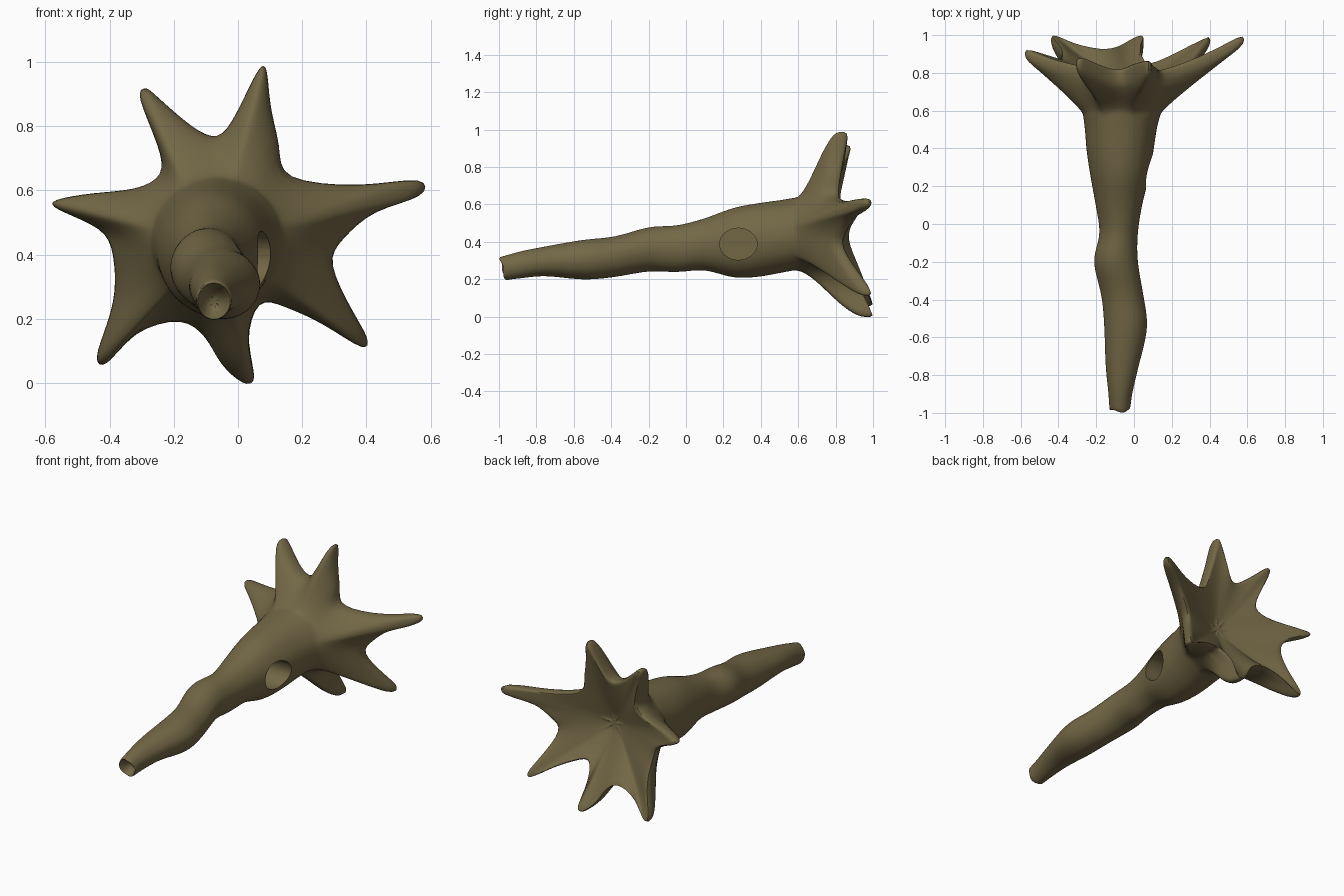
import bpy
import bmesh
import math
from mathutils import Vector

default_cube = bpy.data.objects.get("Cube")
if default_cube:
    bpy.data.objects.remove(default_cube, do_unlink=True)

# Trunk sections: y, left x, right x, bottom z, top z
TRUNK = [
    (-.985, -.13, -.02, .193, .315), (-.9, -.135, -.01, .203, .345),
    (-.75, -.15, .025, .217, .375), (-.55, -.157, .07, .198, .41),
    (-.38, -.172, .05, .212, .428), (-.2, -.213, .02, .242, .478),
    (-.05, -.182, .02, .238, .487), (.1, -.203, .043, .248, .525),
    (.25, -.23, .08, .21, .58), (.38, -.25, .102, .212, .605),
    (.5, -.26, .12, .233, .622), (.58, -.27, .14, .248, .635)]

# Outline of the flared roots, one row per root: x, z, y
ROOT_RIM = [
    (.29, .37, .84), (.33, .45, .87), (.43, .535, .91), (.575, .582, 1), (.57, .637, 1), (.38, .615, .9),
    (.155, .64, .82), (.13, .74, .83), (.1, .87, .85), (.09, .98, .87), (.06, .975, .87), (-.02, .81, .85),
    (-.08, .765, .82), (-.17, .82, .84), (-.26, .9, .88), (-.29, .92, .89), (-.31, .89, .88), (-.25, .74, .85),
    (-.24, .65, .83), (-.32, .605, .85), (-.45, .592, .88), (-.575, .57, .93), (-.565, .54, .93), (-.43, .48, .89),
    (-.39, .4, .88), (-.385, .28, .93), (-.41, .18, .97), (-.445, .075, 1.01), (-.41, .055, 1.01), (-.32, .155, .97),
    (-.18, .195, .94), (-.1, .14, .95), (-.055, .06, .97), (.015, -.003, 1.01), (.055, .012, 1.01), (.03, .13, .95),
    (.065, .25, .86), (.15, .235, .88), (.27, .18, .94), (.39, .105, 1), (.405, .14, 1), (.36, .22, .94)]

AXIS = Vector((-.06, 0, .45))
HEART = Vector((-.02, .715, .465))
FLARE_STEPS = 9
ROOT_THICKNESS = .055
DISH_SLOPE = .4


def spline(points, steps, closed):
    """Sample a smooth curve through tuples of any length."""
    n = len(points)
    pick = (lambda i: points[i % n]) if closed else (lambda i: points[min(max(i, 0), n - 1)])
    out = []
    for i in range(n if closed else n - 1):
        quad = [pick(i + k) for k in (-1, 0, 1, 2)]
        for s in range(steps):
            t = s / steps
            out.append(tuple(
                b + .5 * t * (c - a + t * (2 * a - 5 * b + 4 * c - d + t * (3 * (b - c) + d - a)))
                for a, b, c, d in zip(*quad)))
    return out if closed else out + [points[-1]]


def section(row, angles, scale=1.0, push=0.0):
    """An oval trunk section with its points at the given angles."""
    y, left, right, low, high = row
    cx, cz = (left + right) / 2, (low + high) / 2
    rx, rz = (right - left) / 2 * scale, (high - low) / 2 * scale
    return [Vector((cx + rx * math.cos(a), y + push - .015 * scale * math.sin(a) * (y < -.95),
                    cz + rz * math.sin(a))) for a in angles]


def rounded(ring, passes):
    """Average neighbours round a ring, so that ridges are soft."""
    for _ in range(passes):
        ring = [(ring[i - 1] + 2 * p + ring[(i + 1) % len(ring)]) / 4 for i, p in enumerate(ring)]
    return ring


def make_material(name, colour):
    mat = bpy.data.materials.new(name)
    mat.use_nodes = True
    mat.diffuse_color = colour
    bsdf = next(n for n in mat.node_tree.nodes if n.type == 'BSDF_PRINCIPLED')
    bsdf.inputs["Base Color"].default_value = colour
    bsdf.inputs["Roughness"].default_value = .9
    return mat


bark = make_material("olive_brown_bark", (.17, .135, .06, 1))

# Rim points and the direction of each lengthwise strip
rim = [Vector((x, y, z)) for x, z, y in spline(ROOT_RIM, 2, True)]
angles = [math.atan2(p.z - AXIS.z, p.x - AXIS.x) for p in rim]

# Hollow, broken trunk end
tip = TRUNK[0]
rings = [section(tip, angles, .3, .06), section(tip, angles, .7, .035)]
end = section(tip, angles, .95)
for p, a in zip(end, angles):
    p.y += .008 * math.sin(3 * a + 1) - .006
rings.append(end)

# Trunk
rings += [section(row, angles) for row in spline(TRUNK, 3, False)[1:]]

# Outer side of the flare: side roots sweep out evenly, upper and lower roots turn sharply
collar = rings[-1]
for step in range(1, FLARE_STEPS + 1):
    u = step / FLARE_STEPS
    ring = []
    for a, b, angle in zip(collar, rim, angles):
        upright = math.sin(angle) ** 2
        sweep, turn = u ** 1.3, u * u * (3 - 2 * u)
        p = a.lerp(b, sweep + (turn - sweep) * upright)
        p.y = a.y + (b.y - ROOT_THICKNESS - a.y) * u ** (1.2 - .15 * upright)
        ring.append(p)
    rings.append(rounded(ring, round(4 * (1 - u))))

# Dished back of the flare, running in to the heart
for step in range(FLARE_STEPS):
    u = 1 - step / FLARE_STEPS
    ring = []
    for b in rim:
        p = HEART.lerp(b, u)
        reach = math.hypot(b.x - HEART.x, b.z - HEART.z)
        p.y = HEART.y + DISH_SLOPE * reach * u + (b.y - HEART.y - DISH_SLOPE * reach) * u ** 2
        ring.append(p)
    rings.append(rounded(ring, round(8 * (1 - u))))

# Skin the rings
bm = bmesh.new()
loops = [[bm.verts.new(p) for p in ring] for ring in rings]
count = len(rim)
for lower, upper in zip(loops, loops[1:]):
    for i in range(count):
        j = (i + 1) % count
        bm.faces.new((lower[i], lower[j], upper[j], upper[i]))
for loop in (loops[0], loops[-1]):
    middle = bm.verts.new(sum((v.co for v in loop), Vector()) / count)
    for i in range(count):
        bm.faces.new((loop[i], loop[(i + 1) % count], middle))
bmesh.ops.recalc_face_normals(bm, faces=bm.faces)
mesh = bpy.data.meshes.new("fallen_trunk")
bm.to_mesh(mesh)
bm.free()
trunk = bpy.data.objects.new("fallen_trunk", mesh)
bpy.context.collection.objects.link(trunk)
mesh.materials.append(bark)

# Knot hole in the left side
bpy.ops.mesh.primitive_cylinder_add(vertices=32, radius=1, depth=.4, location=(.07, .28, .388),
                                    rotation=(0, math.pi / 2, 0))
cutter = bpy.context.object
cutter.name = "knot_hole_cutter"
cutter.scale = (.085, .1, 1)
cutter.hide_render = True
cutter.data.materials.append(bark)

bpy.ops.object.select_all(action='DESELECT')
trunk.select_set(True)
bpy.context.view_layer.objects.active = trunk
soften = trunk.modifiers.new("soften", 'SUBSURF')
soften.levels = soften.render_levels = 1
hole = trunk.modifiers.new("knot_hole", 'BOOLEAN')
hole.operation = 'DIFFERENCE'
hole.solver = 'EXACT'
hole.object = cutter
for name in ("soften", "knot_hole"):
    bpy.ops.object.modifier_apply(modifier=name)
bpy.data.objects.remove(cutter, do_unlink=True)
bpy.ops.object.shade_smooth_by_angle(angle=math.radians(50))
